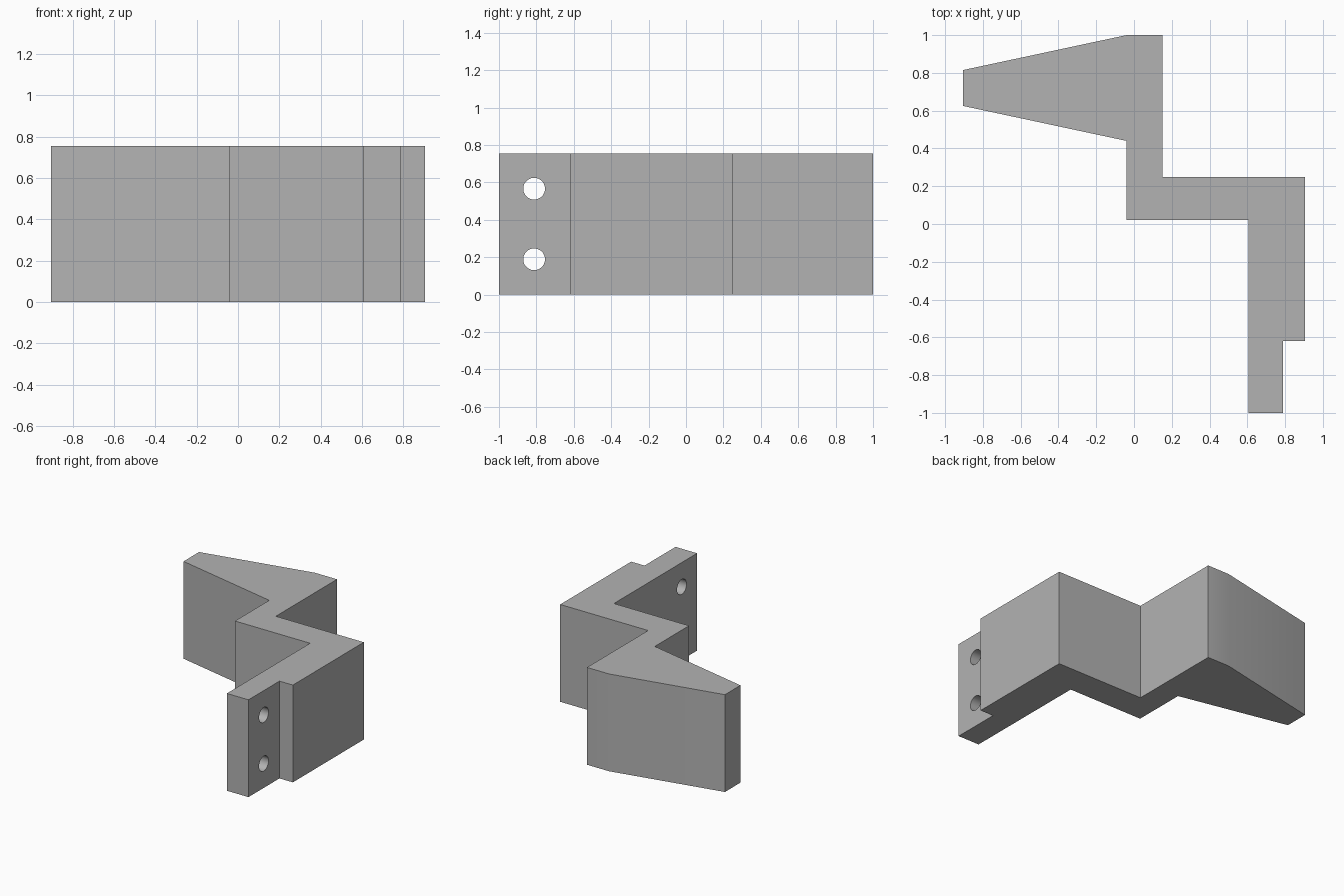
import bpy, bmesh, math

cube = bpy.data.objects.get("Cube")
if cube:
    bpy.data.objects.remove(cube, do_unlink=True)

HEIGHT = 0.755
HOLE_RADIUS = 0.058

grey = bpy.data.materials.new("plain grey")
grey.use_nodes = True
colour = (0.45, 0.45, 0.45, 1)
grey.diffuse_color = colour
grey.node_tree.nodes["Principled BSDF"].inputs["Base Color"].default_value = colour


def extruded(name, outline, height):
    """Solid made by raising a flat outline from the ground."""
    bm = bmesh.new()
    base = bm.faces.new([bm.verts.new((x, y, 0)) for x, y in outline])
    raised = bmesh.ops.extrude_face_region(bm, geom=[base])["geom"]
    top = [v for v in raised if isinstance(v, bmesh.types.BMVert)]
    bmesh.ops.translate(bm, verts=top, vec=(0, 0, height))
    bmesh.ops.recalc_face_normals(bm, faces=bm.faces)
    mesh = bpy.data.meshes.new(name)
    bm.to_mesh(mesh)
    bm.free()
    mesh.materials.append(grey)
    obj = bpy.data.objects.new(name, mesh)
    bpy.context.collection.objects.link(obj)
    return obj


# Stepped bracket: tapered jaw, zigzag web, mounting leg and thin tab
outline = [
    (-0.905, 0.815), (-0.905, 0.625), (-0.04, 0.44), (-0.04, 0.02),
    (0.605, 0.02), (0.605, -1), (0.79, -1), (0.79, -0.62),
    (0.905, -0.62), (0.905, 0.25), (0.15, 0.25), (0.15, 1), (-0.04, 1),
]
bracket = extruded("stepped_bracket", outline, HEIGHT)

# Two screw holes through the tab
for z in (HEIGHT / 4, HEIGHT * 3 / 4):
    bpy.ops.mesh.primitive_cylinder_add(
        vertices=48, radius=HOLE_RADIUS, depth=0.4,
        location=(0.7, -0.812, z), rotation=(0, math.pi / 2, 0))
    cutter = bpy.context.object
    cutter.name = "screw_hole_cutter"
    cutter.hide_render = True
    cutter.data.materials.append(grey)
    cut = bracket.modifiers.new("screw hole", "BOOLEAN")
    cut.operation = "DIFFERENCE"
    cut.solver = "EXACT"
    cut.object = cutter
    bpy.ops.object.select_all(action="DESELECT")
    bracket.select_set(True)
    bpy.context.view_layer.objects.active = bracket
    bpy.ops.object.modifier_apply(modifier=cut.name)
    bpy.data.objects.remove(cutter, do_unlink=True)

# Smooth hole walls and the shallow jaw corner, keep the rest crisp
bpy.ops.object.shade_smooth_by_angle(angle=math.radians(30))
